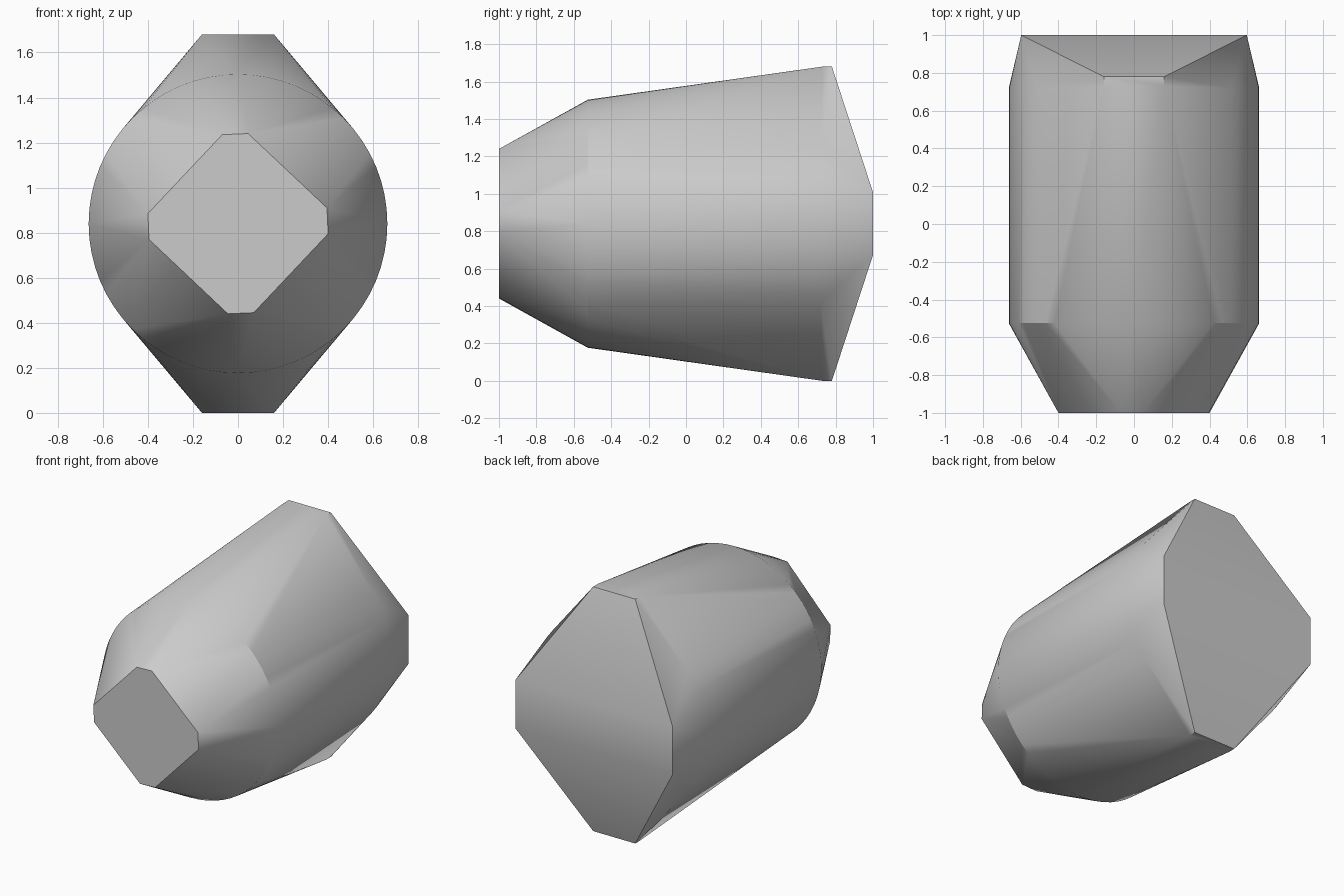
import bpy, bmesh, math

cube = bpy.data.objects.get("Cube")
if cube:
    bpy.data.objects.remove(cube, do_unlink=True)

MID = 0.84      # height of the long axis
RADIUS = 0.663
points = []

# Round barrel: a ring at each end
for y in (-0.525, 0.72):
    for i in range(64):
        a = math.tau * i / 64
        points.append((RADIUS * math.cos(a), y, MID + RADIUS * math.sin(a)))

# Nose: a square with clipped, slightly twisted corners
for x, z in ((-0.07, 0.395), (0.045, 0.40)):
    for turn in range(4):
        points.append((x, -1, MID + z))
        x, z = z, -x

# Back plate corners, and the top and bottom ridges
for sx in (-1, 1):
    for sz in (-1, 1):
        points.append((sx * 0.597, 1, MID + sz * 0.167))
        for y in (0.73, 0.78):
            points.append((sx * 0.16, y, MID + sz * MID))

# Skin stretched over all sections
bm = bmesh.new()
for p in points:
    bm.verts.new(p)
hull = bmesh.ops.convex_hull(bm, input=bm.verts)
loose = {g for g in hull["geom_interior"] + hull["geom_unused"]
         if isinstance(g, bmesh.types.BMVert)}
bmesh.ops.delete(bm, geom=list(loose), context="VERTS")
bmesh.ops.dissolve_limit(bm, angle_limit=math.radians(0.2),
                         verts=bm.verts, edges=bm.edges)
bmesh.ops.recalc_face_normals(bm, faces=bm.faces)
mesh = bpy.data.meshes.new("faceted_body")
bm.to_mesh(mesh)
bm.free()

# Plain grey finish
grey = bpy.data.materials.new("plain_grey")
grey.use_nodes = True
colour = (0.6, 0.6, 0.6, 1)
grey.diffuse_color = colour
grey.node_tree.nodes["Principled BSDF"].inputs["Base Color"].default_value = colour
mesh.materials.append(grey)

body = bpy.data.objects.new("faceted_body", mesh)
bpy.context.collection.objects.link(body)
bpy.ops.object.select_all(action="DESELECT")
body.select_set(True)
bpy.context.view_layer.objects.active = body
bpy.ops.object.shade_smooth_by_angle(angle=math.radians(30))
